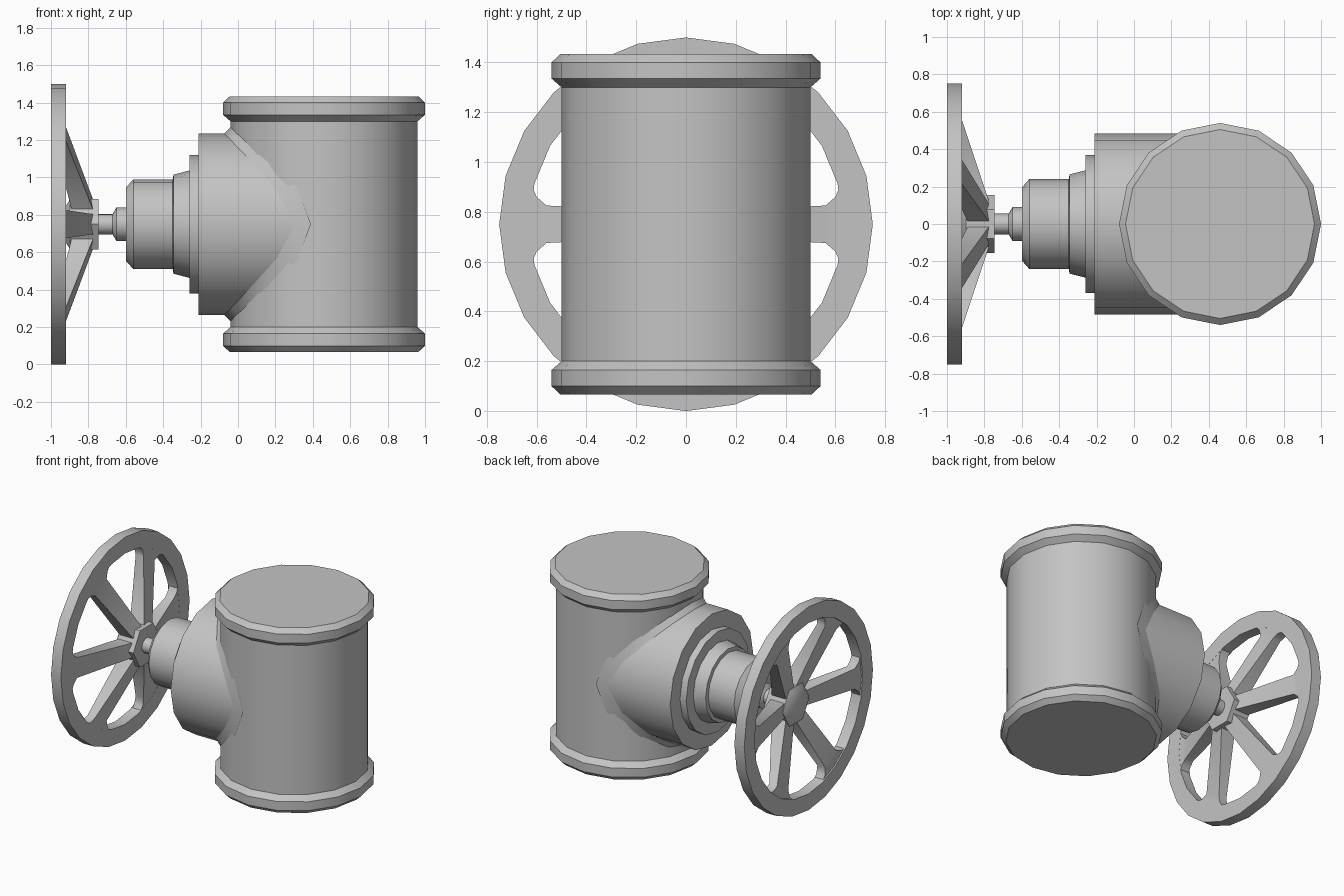
import bpy, bmesh, math

cube = bpy.data.objects.get("Cube")
if cube:
    bpy.data.objects.remove(cube, do_unlink=True)

grey = bpy.data.materials.new("cast_metal_grey")
grey.use_nodes = True
colour = (0.55, 0.55, 0.55, 1)
grey.diffuse_color = colour
grey.node_tree.nodes["Principled BSDF"].inputs["Base Color"].default_value = colour

AXIS_Z = 0.75   # height of the stem axis
BODY_X = 0.46   # centre of the upright body


def loft(name, rings, ends="cap"):
    """Skin closed rings of points; ends are capped, left open, or joined."""
    bm = bmesh.new()
    loops = [[bm.verts.new(p) for p in ring] for ring in rings]
    pairs = list(zip(loops, loops[1:]))
    if ends == "join":
        pairs.append((loops[-1], loops[0]))
    for a, b in pairs:
        for i in range(len(a)):
            j = (i + 1) % len(a)
            bm.faces.new((a[i], a[j], b[j], b[i]))
    if ends == "cap":
        bm.faces.new(loops[0])
        bm.faces.new(loops[-1])
    bmesh.ops.recalc_face_normals(bm, faces=bm.faces)
    mesh = bpy.data.meshes.new(name)
    bm.to_mesh(mesh)
    bm.free()
    mesh.materials.append(grey)
    obj = bpy.data.objects.new(name, mesh)
    bpy.context.collection.objects.link(obj)
    bpy.ops.object.select_all(action="DESELECT")
    obj.select_set(True)
    bpy.context.view_layer.objects.active = obj
    bpy.ops.object.shade_smooth_by_angle(angle=math.radians(40))
    return obj


def circle(sides):
    turns = [2 * math.pi * i / sides for i in range(sides)]
    return [(math.cos(t), math.sin(t)) for t in turns]


def turn_z(name, profile, sides=16):
    return loft(name, [[(BODY_X + r * c, r * s, z) for c, s in circle(sides)]
                       for z, r in profile])


def turn_x(name, profile, sides=16, ends="cap"):
    return loft(name, [[(x, r * c, AXIS_Z + r * s) for c, s in circle(sides)]
                       for x, r in profile], ends)


# Upright body with a chamfered collar at each end
half = [(0.683, 0.505), (0.65, 0.54), (0.585, 0.54), (0.55, 0.5)]
turn_z("valve_body", [(AXIS_Z - h, r) for h, r in half]
       + [(AXIS_Z + h, r) for h, r in reversed(half)])

# Side branch running into the body
turn_x("side_branch", [(-0.21, 0.485), (BODY_X, 0.485)])


# Chamfered weld following the joint between branch and body
def weld_ring(radius, shift):
    ring = []
    for c, s in circle(16):
        y = max(-0.495, min(0.495, radius * c))
        x = BODY_X - math.sqrt(0.25 - y * y) - shift
        ring.append((x, y, AXIS_Z + radius * s))
    return ring


loft("joint_weld", [weld_ring(0.485, 0.033), weld_ring(0.518, 0)], "open")

# Stepped bonnet, gland and stem
turn_x("bonnet_flange", [(-0.26, 0.37), (-0.2, 0.37)])
turn_x("bonnet_shoulder", [(-0.35, 0.235), (-0.345, 0.265), (-0.255, 0.288)])
turn_x("bonnet_neck", [(-0.6, 0.195), (-0.56, 0.24), (-0.34, 0.24)])
turn_x("gland_and_stem", [(-0.76, 0.055), (-0.67, 0.055), (-0.65, 0.09), (-0.59, 0.09)])

# Handwheel: hexagonal hub, rim and six spokes
turn_x("wheel_hub", [(-0.92, 0.115), (-0.897, 0.155), (-0.745, 0.155)], 6)
turn_x("wheel_rim", [(-1, 0.63), (-1, 0.75), (-0.92, 0.75), (-0.92, 0.63)], 24, "join")

# Spoke stations: distance out, half width, front x, back x
stations = [(0.1, 0.053, -0.768, -0.885), (0.56, 0.075, -0.921, -0.985),
            (0.6, 0.11, -0.921, -0.99), (0.625, 0.17, -0.921, -0.99),
            (0.66, 0.17, -0.921, -0.99)]
for k, (c, s) in enumerate(circle(6)):
    rings = []
    for r, w, front, back in stations:
        corners = [(front, w), (front, -w), (back, -w), (back, w)]
        rings.append([(x, r * c - d * s, AXIS_Z + r * s + d * c) for x, d in corners])
    loft(f"wheel_spoke_{k + 1}", rings)
